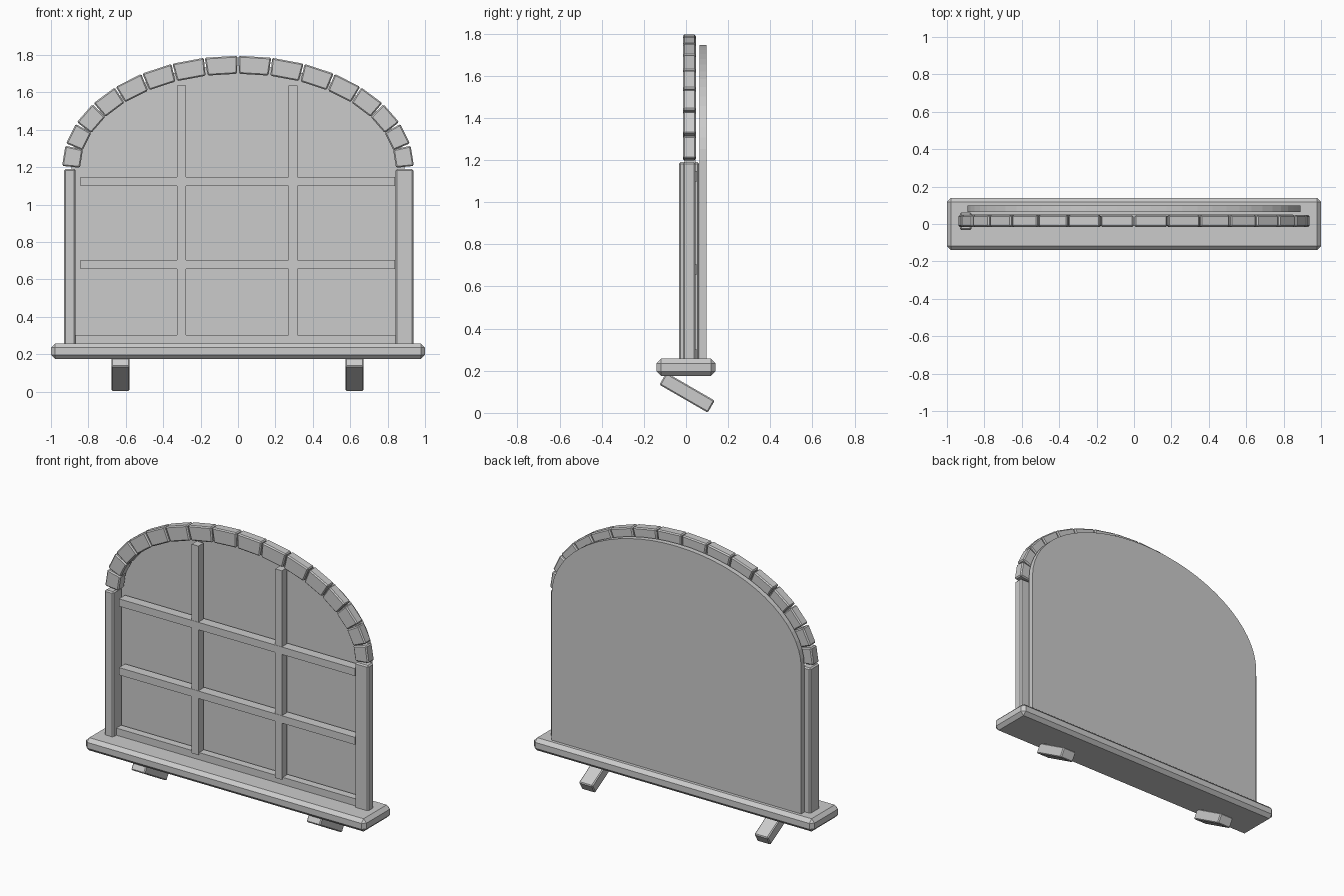
import bpy, bmesh, math
from mathutils import Matrix, Vector

old = bpy.data.objects.get("Cube")
if old:
    bpy.data.objects.remove(old, do_unlink=True)

grey = bpy.data.materials.new("light grey")
grey.use_nodes = True
colour = (0.6, 0.6, 0.6, 1)
grey.diffuse_color = colour
grey.node_tree.nodes["Principled BSDF"].inputs["Base Color"].default_value = colour


def finish(name, bm, matrix=Matrix()):
    bmesh.ops.recalc_face_normals(bm, faces=bm.faces)
    mesh = bpy.data.meshes.new(name)
    bm.to_mesh(mesh)
    bm.free()
    mesh.materials.append(grey)
    obj = bpy.data.objects.new(name, mesh)
    obj.matrix_world = matrix
    bpy.context.collection.objects.link(obj)
    return obj


def block(name, size, matrix, bevel=0.0, taper=1.0):
    """Box with optional chamfer; taper narrows its lower side along x."""
    bm = bmesh.new()
    bmesh.ops.create_cube(bm, size=1)
    for v in bm.verts:
        if v.co.z < 0:
            v.co.x *= taper
        v.co = Vector(a * b for a, b in zip(v.co, size))
    if bevel:
        bmesh.ops.bevel(bm, geom=bm.edges[:], offset=bevel, segments=1, affect='EDGES')
    return finish(name, bm, matrix)


def span(name, x, y, z, bevel=0.0):
    """Upright box given by its extents."""
    low, high = Vector((x[0], y[0], z[0])), Vector((x[1], y[1], z[1]))
    return block(name, high - low, Matrix.Translation((low + high) / 2), bevel)


SPRING = 1.2  # height where the arch begins


def arch_point(a, b, t, y=0.0):
    return Vector((a * math.cos(t), y, SPRING + b * math.sin(t)))


# Sill and its slanted brackets
span("sill", (-1, 1), (-0.14, 0.14), (0.175, 0.257), 0.022)
for side, x in (("right", -0.628), ("left", 0.623)):
    place = Matrix.Translation((x, 0.005, 0.096)) @ Matrix.Rotation(math.radians(-30), 4, 'X')
    block(side + "_bracket", (0.097, 0.265, 0.066), place, 0.006)

# Side posts, one turned a quarter against the other
span("right_post", (-0.93, -0.868), (-0.033, 0.062), (0.24, 1.19), 0.008)
span("left_post", (0.842, 0.938), (-0.015, 0.046), (0.24, 1.19), 0.008)

# Arch stones set along a half ellipse
STONES = 16
for i in range(STONES):
    p, q = (arch_point(0.893, 0.548, math.pi * k / STONES, 0.016) for k in (i + 1, i))
    along = q - p
    angle = math.atan2(along.z, along.x)
    place = Matrix.Translation((p + q) / 2) @ Matrix.Rotation(-angle, 4, 'Y')
    block(f"arch_stone_{i + 1}", (along.length + 0.001, 0.062, 0.096), place, 0.007, 0.9)

# Arched pane
bm = bmesh.new()
outline = [arch_point(0.89, 0.545, math.pi * k / 32, 0.065) for k in range(33)]
outline += [Vector((-0.89, 0.065, 0.25)), Vector((0.89, 0.065, 0.25))]
face = bm.faces.new([bm.verts.new(p) for p in outline])
back = bmesh.ops.extrude_face_region(bm, geom=[face])["geom"]
bmesh.ops.translate(bm, vec=(0, 0.033, 0), verts=[g for g in back if isinstance(g, bmesh.types.BMVert)])
finish("pane", bm)

# Glazing bars and bottom rail
for side, x in (("right", -0.301), ("left", 0.295)):
    span(side + "_upright_bar", (x - 0.024, x + 0.024), (-0.008, 0.045), (0.29, 1.637))
for level, z in (("lower", 0.68), ("upper", 1.123)):
    span(level + "_cross_bar", (-0.842, 0.84), (-0.01, 0.052), (z - 0.024, z + 0.024))
span("bottom_rail", (-0.868, 0.85), (0.0, 0.05), (0.25, 0.303))
